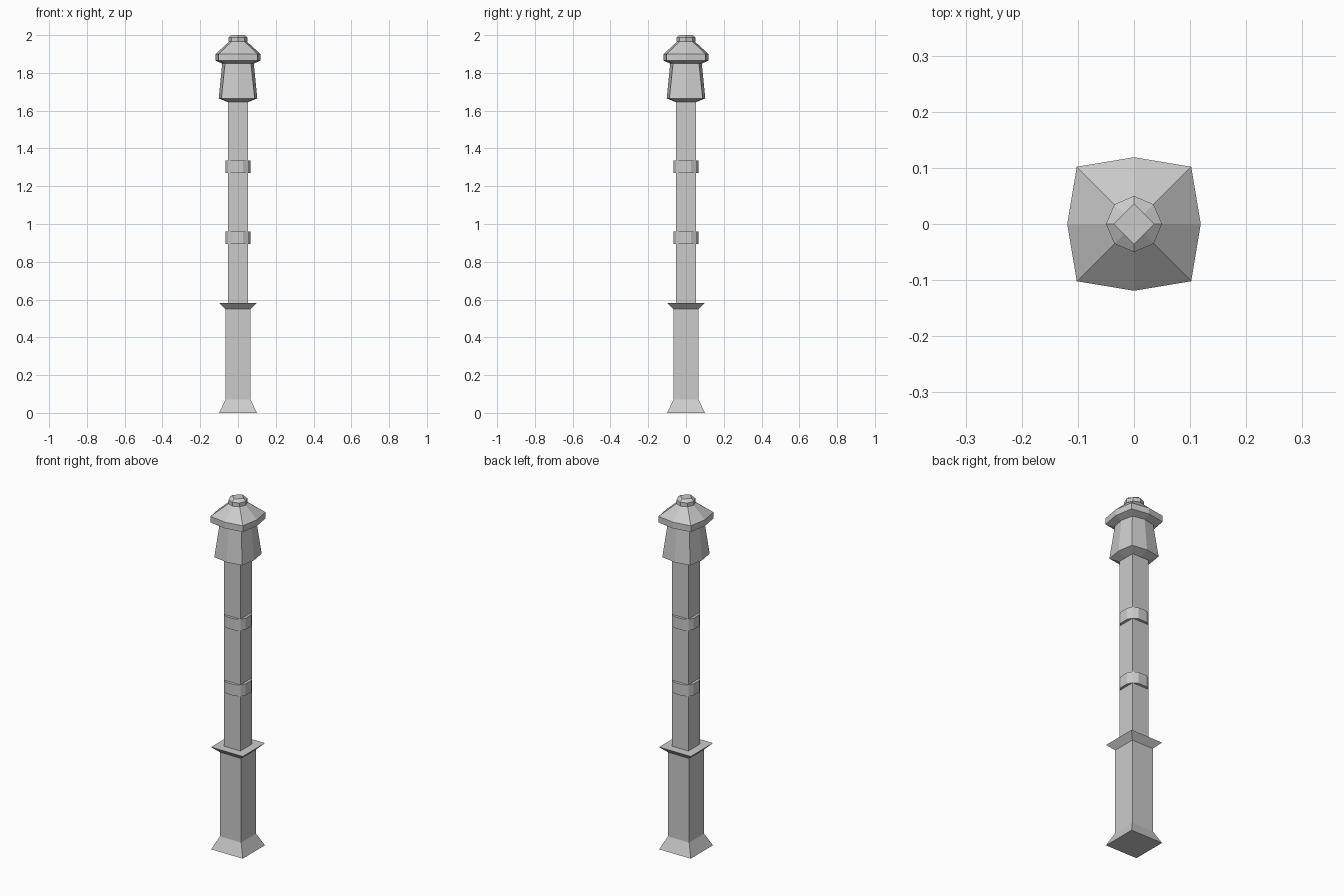
import bpy, bmesh

if "Cube" in bpy.data.objects:
    bpy.data.objects.remove(bpy.data.objects["Cube"])


def square(h):
    return [(h, -h), (h, h), (-h, h), (-h, -h)]


def bowed_square(mid, corner):
    # square whose side midpoints are pushed outward
    m, c = mid, corner
    return [(m, 0), (c, c), (0, m), (-c, c), (-m, 0), (-c, -c), (0, -m), (c, -c)]


def band_section(out, half, corner):
    # one quarter turned four times
    pts, quarter = [], [(out, -half), (out, half), (corner, corner)]
    for _ in range(4):
        pts += quarter
        quarter = [(-y, x) for x, y in quarter]
    return pts


def loft(name, sections):
    # stack of (z, outline) rings joined by quads and capped
    bm = bmesh.new()
    rings = [[bm.verts.new((x, y, z)) for x, y in pts] for z, pts in sections]
    for a, b in zip(rings, rings[1:]):
        n = len(a)
        for i in range(n):
            j = (i + 1) % n
            bm.faces.new((a[i], a[j], b[j], b[i]))
    bm.faces.new(rings[0][::-1])
    bm.faces.new(rings[-1])
    bmesh.ops.recalc_face_normals(bm, faces=bm.faces)
    mesh = bpy.data.meshes.new(name)
    bm.to_mesh(mesh)
    bm.free()
    obj = bpy.data.objects.new(name, mesh)
    bpy.context.collection.objects.link(obj)
    return obj


# Flared pedestal with projecting ledge
loft("pedestal", [(z, square(h)) for z, h in
                  [(0, 0.10), (0.07, 0.067), (0.55, 0.067), (0.583, 0.10)]])

# Square shaft
loft("shaft", [(z, square(0.052)) for z in (0.58, 1.65)])

# Two raised bands around the shaft
for label, z in (("lower_band", 0.895), ("upper_band", 1.27)):
    outline = band_section(0.067, 0.026, 0.0525)
    loft(label, [(z, outline), (z + 0.065, outline)])

# Tapered lantern body
loft("lantern_body", [(z, bowed_square(m, c)) for z, m, c in
                      [(1.645, 0.053, 0.052), (1.665, 0.102, 0.088), (1.855, 0.083, 0.068)]])

# Roof with eave
loft("roof", [(z, bowed_square(m, c)) for z, m, c in
              [(1.85, 0.085, 0.070), (1.865, 0.119, 0.102),
               (1.90, 0.119, 0.102), (1.97, 0.042, 0.030)]])

# Finial knob
loft("finial", [(z, bowed_square(m, c)) for z, m, c in
                [(1.965, 0.05, 0.035), (1.987, 0.05, 0.035), (2.0, 0.036, 0.018)]])
